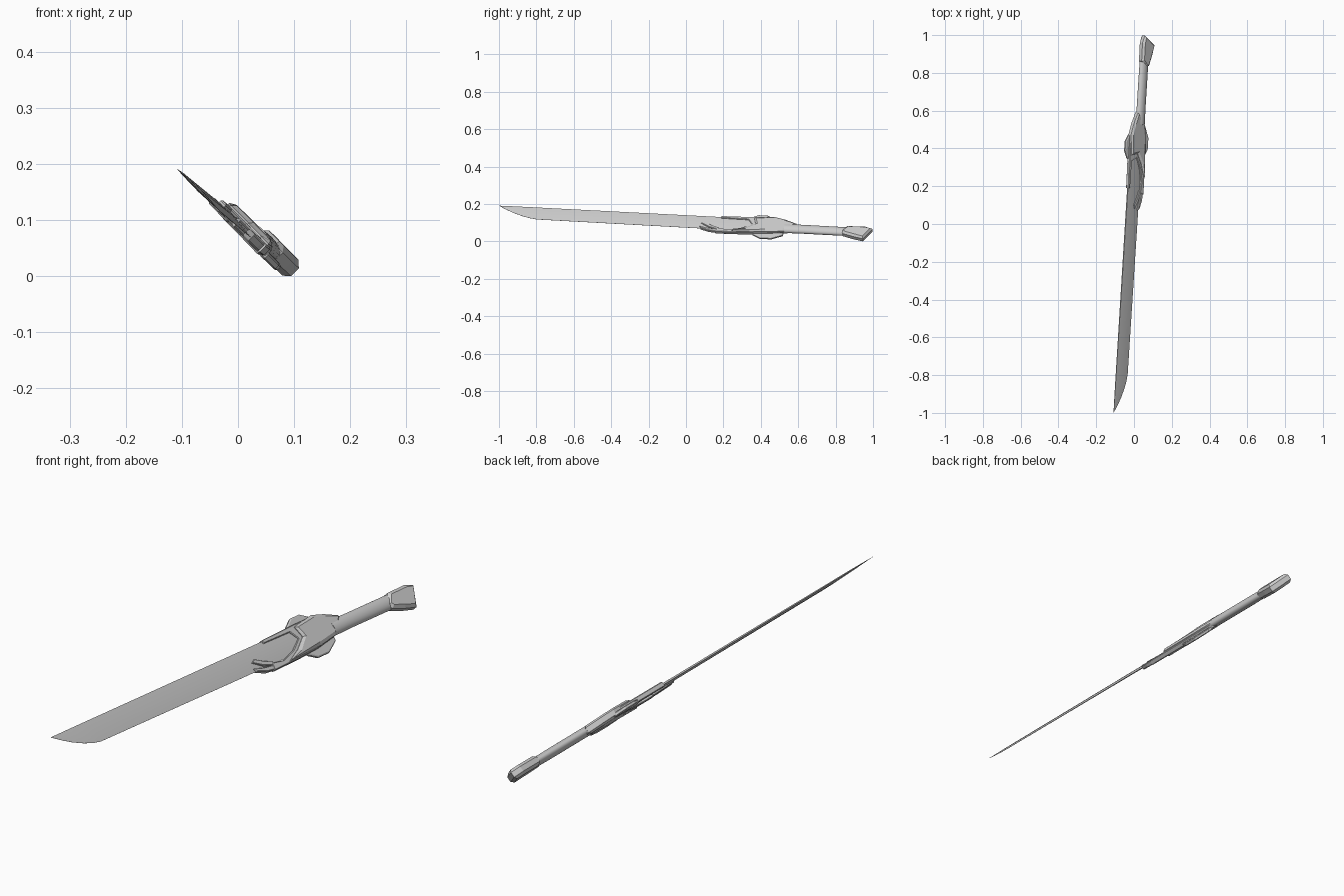
import bpy, bmesh, math
from mathutils import Vector, Matrix

if "Cube" in bpy.data.objects:
    bpy.data.objects.remove(bpy.data.objects["Cube"])

# Sword frame: U runs along the sword, W from spine to cutting edge, N out of the flat
U = Vector((0.0625, 1, -0.053))
W = Vector((0.70, -0.081, -0.71)).normalized()
N = U.cross(W).normalized()
if N.z < 0:
    N = -N
SPINE = Vector((-0.0425, 0, 0.134))
parts = []


def place(s, w, n):
    return SPINE + U * s + W * w + N * (n + 0.003)


def finish(name, bm, smooth=False):
    bmesh.ops.recalc_face_normals(bm, faces=bm.faces)
    me = bpy.data.meshes.new(name)
    bm.to_mesh(me)
    bm.free()
    ob = bpy.data.objects.new(name, me)
    bpy.context.collection.objects.link(ob)
    parts.append(ob)
    if smooth:
        bpy.context.view_layer.objects.active = ob
        ob.select_set(True)
        bpy.ops.object.shade_smooth_by_angle(angle=math.radians(35))
        ob.select_set(False)


def plate(name, outline, half, centre=0.0, inset=0.006, rise=0.005):
    """Flat plate with chamfered faces on both sides."""
    bm = bmesh.new()
    rings = [[bm.verts.new(place(s, w, centre + k * half)) for s, w in outline] for k in (-1, 1)]
    m = len(outline)
    for i in range(m):
        j = (i + 1) % m
        bm.faces.new((rings[0][i], rings[0][j], rings[1][j], rings[1][i]))
    caps = [bm.faces.new(rings[0][::-1]), bm.faces.new(rings[1])]
    bmesh.ops.recalc_face_normals(bm, faces=bm.faces)
    for cap in caps:
        bmesh.ops.inset_region(bm, faces=[cap], thickness=inset, depth=rise)
    finish(name, bm)


def loft(name, sections, smooth=False):
    """Skin closed rings of (s, w, n) points and cap both ends."""
    bm = bmesh.new()
    rings = [[bm.verts.new(place(*p)) for p in sec] for sec in sections]
    m = len(rings[0])
    for a, b in zip(rings, rings[1:]):
        for i in range(m):
            j = (i + 1) % m
            bm.faces.new((a[i], a[j], b[j], b[i]))
    bm.faces.new(rings[0][::-1])
    bm.faces.new(rings[-1])
    finish(name, bm, smooth)


# Blade: thin wedge section, curved up to the point
def blade_section(s, width, t):
    return [(s, 0, t * 0.6), (s, width * 0.5, t), (s, width, 0.0003),
            (s, width, -0.0003), (s, width * 0.5, -t), (s, 0, -t * 0.6)]


loft("blade", [blade_section(*v) for v in (
    (-0.998, 0.002, 0.0005), (-0.96, 0.026, 0.001), (-0.92, 0.048, 0.002),
    (-0.87, 0.069, 0.0025), (-0.83, 0.081, 0.003), (-0.79, 0.088, 0.003),
    (0.0, 0.090, 0.005), (0.45, 0.090, 0.006))], True)

# Guard base: spine strip above, tongue below, blade showing in the notch
plate("guard_base", [(0.19, -0.003), (0.19, 0.010), (0.335, 0.012), (0.355, 0.045),
                     (0.30, 0.076), (0.23, 0.094), (0.17, 0.086), (0.165, 0.114),
                     (0.30, 0.112), (0.42, 0.106), (0.52, 0.092), (0.59, 0.075),
                     (0.595, 0.035), (0.48, -0.008), (0.36, -0.008)],
      0.007, inset=0.003, rise=0.003)

# Raised guard body, tapering to the handle
plate("guard_body", [(0.365, 0.002), (0.47, -0.012), (0.53, 0.004), (0.592, 0.030),
                     (0.565, 0.068), (0.525, 0.090), (0.43, 0.102), (0.25, 0.108),
                     (0.32, 0.080), (0.375, 0.046)],
      0.010, 0.003, inset=0.012, rise=0.007)

# Forked prongs at the front of the guard
plate("upper_prong", [(0.085, 0.056), (0.105, 0.047), (0.14, 0.066), (0.18, 0.082),
                      (0.18, 0.098), (0.13, 0.083)], 0.006, inset=0.003, rise=0.003)
plate("lower_prong", [(0.078, 0.078), (0.12, 0.088), (0.18, 0.096), (0.18, 0.112),
                      (0.13, 0.108), (0.085, 0.092)], 0.006, inset=0.003, rise=0.003)

# Cross wings, one above the spine and one below the edge
plate("upper_wing", [(0.34, 0.02), (0.345, -0.012), (0.385, -0.034), (0.435, -0.034),
                     (0.475, -0.010), (0.49, 0.02)], 0.004, -0.006, 0.005, 0.003)
plate("lower_wing", [(0.355, 0.085), (0.365, 0.112), (0.405, 0.135), (0.465, 0.135),
                     (0.525, 0.106), (0.53, 0.075)], 0.004, -0.006, 0.005, 0.003)

# Handle: smooth oval grip
loft("handle", [[(s, 0.060 + a * math.cos(2 * math.pi * i / 24),
                  0.004 + b * math.sin(2 * math.pi * i / 24)) for i in range(24)]
                for s, a, b in ((0.53, 0.030, 0.018), (0.62, 0.028, 0.018),
                                (0.78, 0.028, 0.018), (0.93, 0.028, 0.016))], True)

# Pommel: angular end cap with a slanted end
plate("pommel", [(0.835, 0.068), (0.865, 0.030), (0.96, 0.028), (1.0, 0.042),
                 (0.955, 0.119), (0.90, 0.106), (0.845, 0.088)],
      0.010, 0.006, inset=0.012, rise=0.010)

# Settle on the ground and centre
pts = [v.co for o in parts for v in o.data.vertices]
lo = Vector([min(p[i] for p in pts) for i in range(3)])
hi = Vector([max(p[i] for p in pts) for i in range(3)])
shift = Matrix.Translation((-(lo.x + hi.x) / 2, -(lo.y + hi.y) / 2, -lo.z))
for o in parts:
    o.data.transform(shift)
